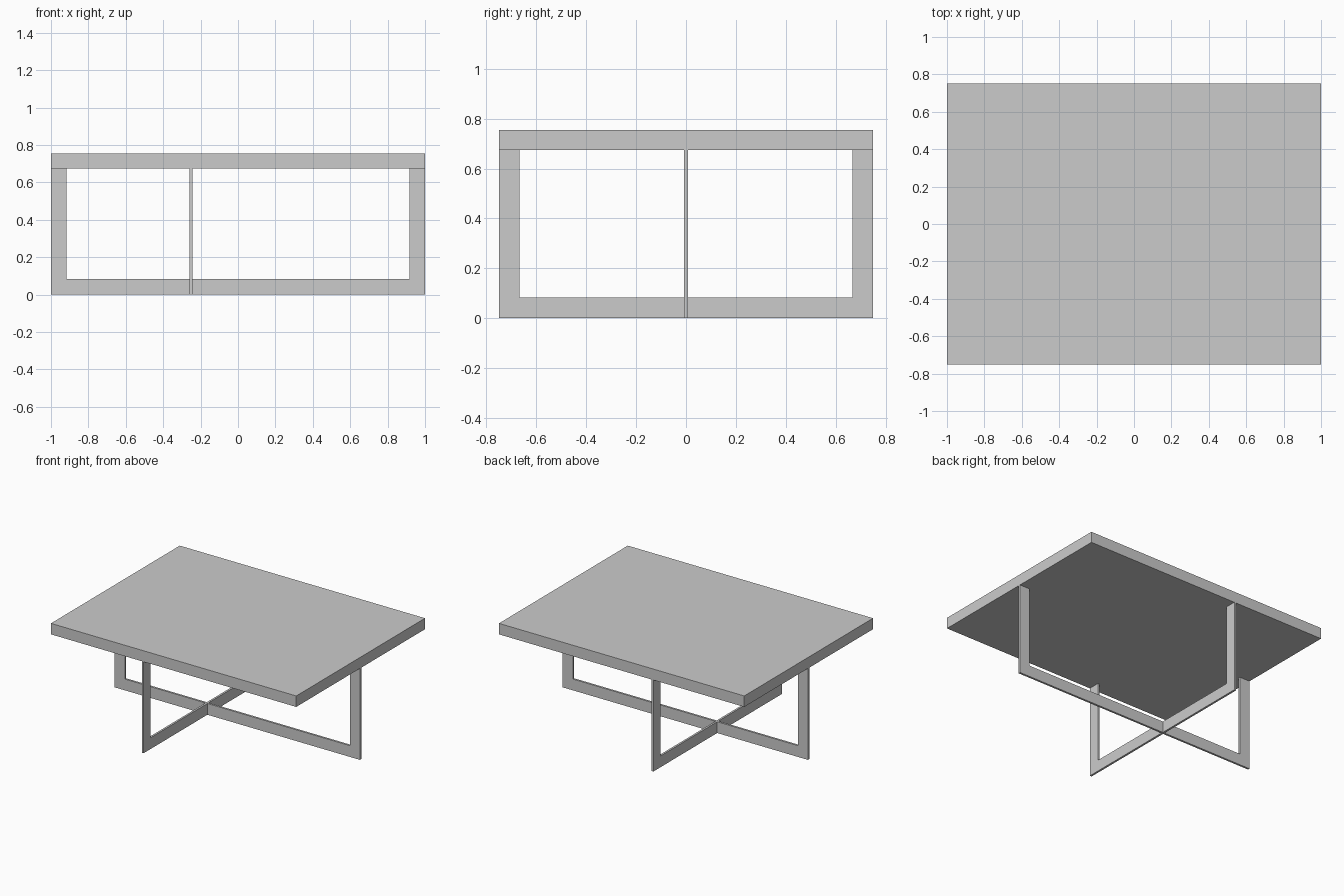
import bpy, bmesh
from mathutils import Vector

if "Cube" in bpy.data.objects:
    bpy.data.objects.remove(bpy.data.objects["Cube"])

TOP_Z, SLAB_Z = 0.755, 0.674   # upper and lower face of the table top
HALF_X, HALF_Y = 1.0, 0.75
BAR, THICK = 0.083, 0.015      # width and thickness of the flat bar


def extrude_profile(name, points, direction):
    """Fill a closed outline and extrude it along a direction."""
    bm = bmesh.new()
    face = bm.faces.new([bm.verts.new(p) for p in points])
    ext = bmesh.ops.extrude_face_region(bm, geom=[face])
    moved = [v for v in ext["geom"] if isinstance(v, bmesh.types.BMVert)]
    bmesh.ops.translate(bm, verts=moved, vec=Vector(direction))
    bmesh.ops.recalc_face_normals(bm, faces=bm.faces)
    mesh = bpy.data.meshes.new(name)
    bm.to_mesh(mesh)
    bm.free()
    obj = bpy.data.objects.new(name, mesh)
    bpy.context.collection.objects.link(obj)
    return obj


def u_outline(half):
    """U shape: two uprights joined by a floor bar, as (along, height)."""
    i = half - BAR
    return [(-half, 0), (half, 0), (half, SLAB_Z), (i, SLAB_Z),
            (i, BAR), (-i, BAR), (-i, SLAB_Z), (-half, SLAB_Z)]


# Table top
extrude_profile("table_top",
                [(-HALF_X, -HALF_Y, SLAB_Z), (HALF_X, -HALF_Y, SLAB_Z),
                 (HALF_X, HALF_Y, SLAB_Z), (-HALF_X, HALF_Y, SLAB_Z)],
                (0, 0, TOP_Z - SLAB_Z))

# Long leg frame, running left to right
extrude_profile("long_leg_frame",
                [(a, -THICK / 2, z) for a, z in u_outline(HALF_X)],
                (0, THICK, 0))

# Cross leg frame, running front to back and set left of centre
CROSS_X = -0.252
extrude_profile("cross_leg_frame",
                [(CROSS_X - THICK / 2, a, z) for a, z in u_outline(HALF_Y)],
                (THICK, 0, 0))
